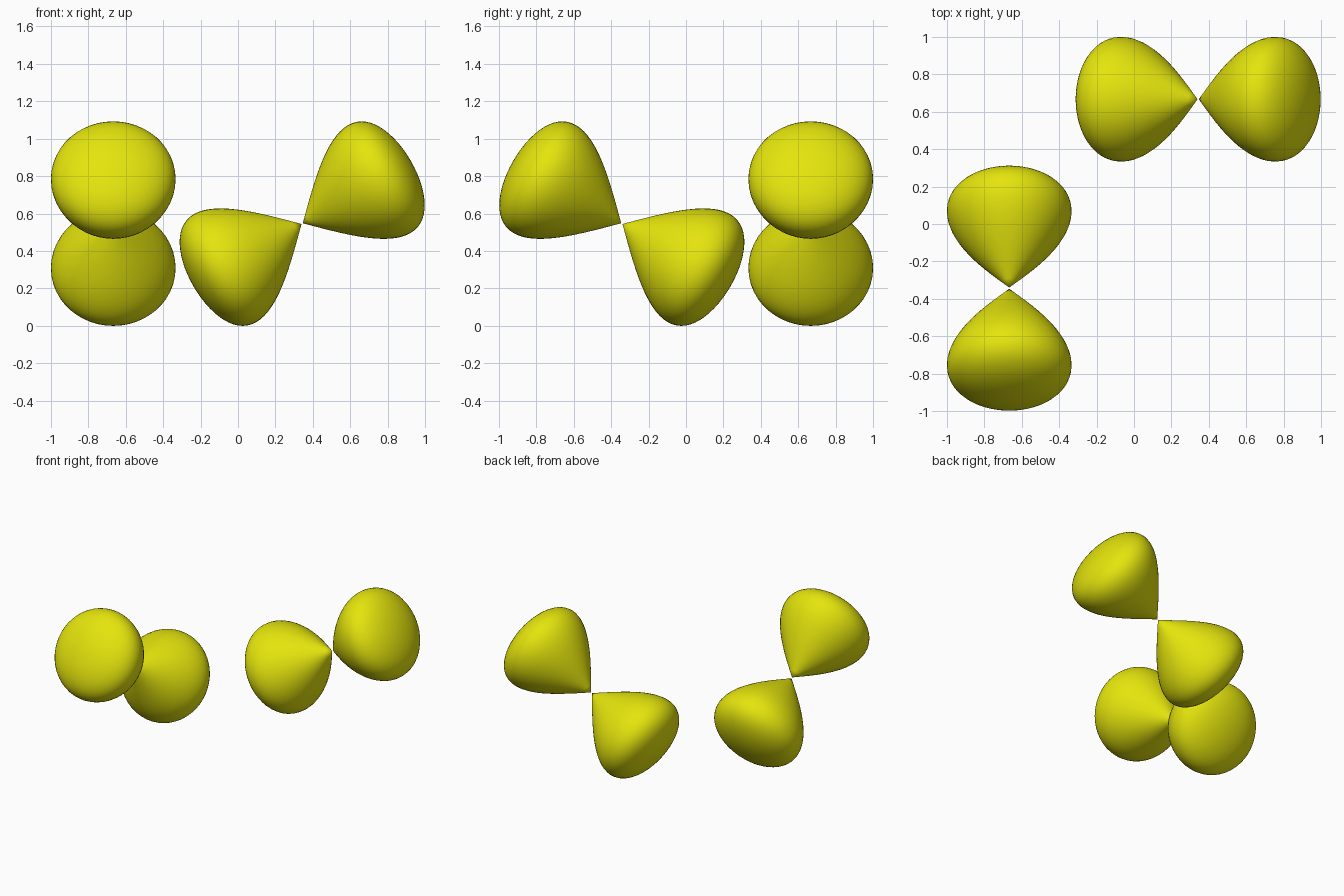
import bpy, bmesh, math
from mathutils import Vector

if "Cube" in bpy.data.objects:
    bpy.data.objects.remove(bpy.data.objects["Cube"])

LENGTH = 0.667    # lobe length along its axis
GAP = 0.004       # tiny gap between apex and centre
SEG, RINGS = 48, 28
TILT = math.radians(30)

yellow = bpy.data.materials.new("yellow")
yellow.diffuse_color = (0.78, 0.78, 0.004, 1)
yellow.use_nodes = True
yellow.node_tree.nodes["Principled BSDF"].inputs["Base Color"].default_value = yellow.diffuse_color


def lobe(name, centre, axis):
    """Teardrop of revolution: r^2 = a^2 - a^4, apex at the centre."""
    bm = bmesh.new()
    rings = []
    for i in range(1, RINGS):
        t = (math.pi / 2) * i / RINGS
        a, r = LENGTH * math.sin(t), LENGTH * math.sin(t) * math.cos(t)
        rings.append([bm.verts.new((r * math.cos(2 * math.pi * k / SEG),
                                    r * math.sin(2 * math.pi * k / SEG), a))
                      for k in range(SEG)])
    apex = bm.verts.new((0, 0, 0))
    tip = bm.verts.new((0, 0, LENGTH))
    for k in range(SEG):
        n = (k + 1) % SEG
        bm.faces.new((apex, rings[0][n], rings[0][k]))
        bm.faces.new((tip, rings[-1][k], rings[-1][n]))
        for lo, hi in zip(rings, rings[1:]):
            bm.faces.new((lo[k], lo[n], hi[n], hi[k]))
    bmesh.ops.recalc_face_normals(bm, faces=bm.faces)
    for f in bm.faces:
        f.smooth = True
    mesh = bpy.data.meshes.new(name)
    bm.to_mesh(mesh)
    bm.free()
    mesh.materials.append(yellow)
    obj = bpy.data.objects.new(name, mesh)
    bpy.context.collection.objects.link(obj)
    axis = Vector(axis).normalized()
    obj.rotation_mode = 'QUATERNION'
    obj.rotation_quaternion = axis.to_track_quat('Z', 'Y')
    obj.location = Vector(centre) + axis * GAP


# two tilted double-lobed shapes, one along x and one along y
c, s = math.cos(TILT), math.sin(TILT)
for label, centre, axis in (
        ("back", (0.343, 0.667, 0.546), Vector((c, 0, s))),
        ("left", (-0.667, -0.343, 0.546), Vector((0, -c, s)))):
    lobe(label + "_upper_lobe", centre, axis)
    lobe(label + "_lower_lobe", centre, -axis)
